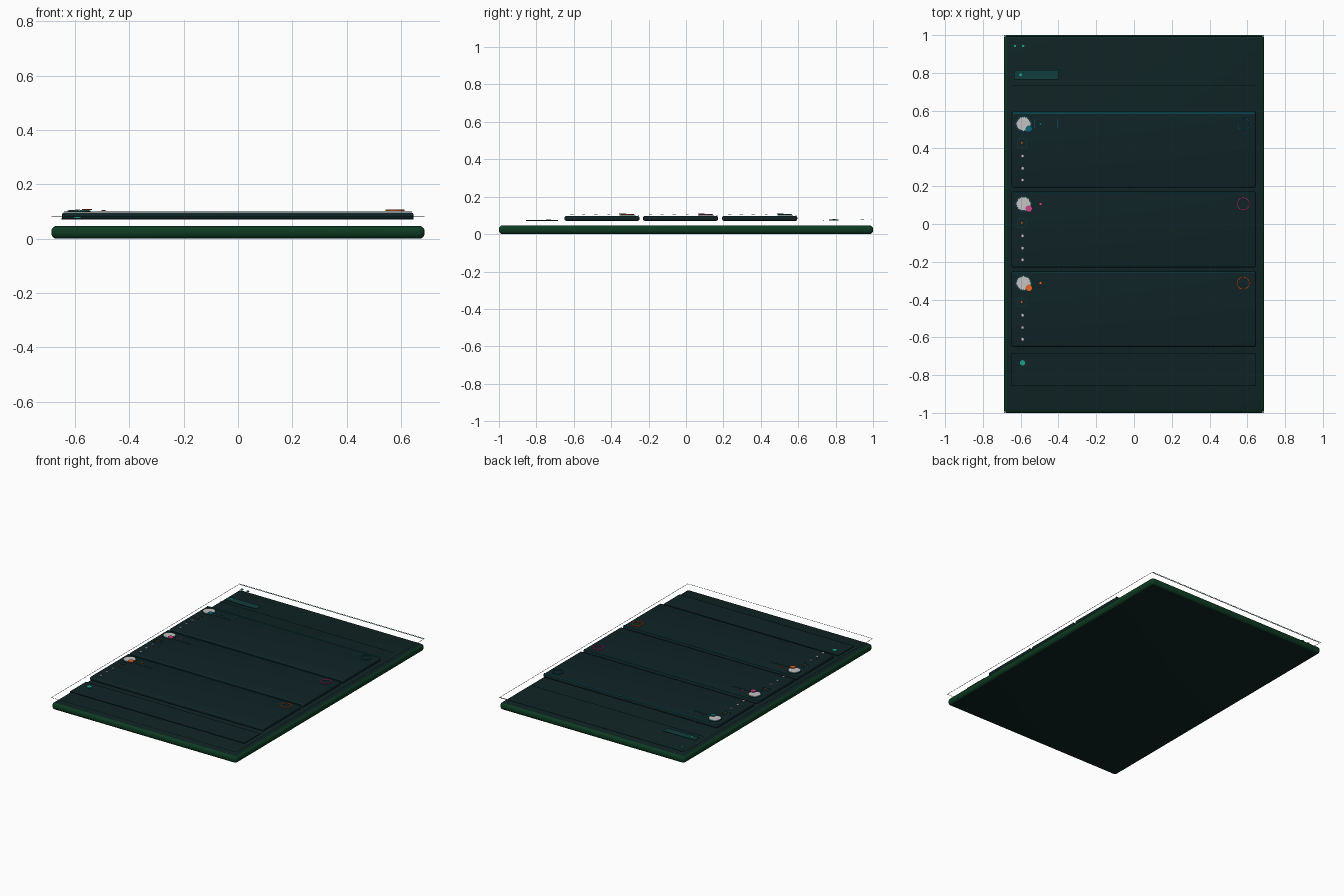
import bpy, bmesh, math
from mathutils import Matrix

if "Cube" in bpy.data.objects:
    bpy.data.objects.remove(bpy.data.objects["Cube"])


def material(name, rgb):
    m = bpy.data.materials.new(name)
    m.diffuse_color = (*rgb, 1)
    m.use_nodes = True
    m.node_tree.nodes["Principled BSDF"].inputs["Base Color"].default_value = m.diffuse_color
    return m


FACE = material("dark_teal", (0.005, 0.017, 0.017))
RIM = material("dark_green", (0.004, 0.043, 0.016))
CARD = material("card_teal", (0.005, 0.017, 0.019))
LINE = material("dim_teal", (0.003, 0.055, 0.065))
MINT = material("mint", (0.012, 0.36, 0.25))
BLUE = material("petrol_blue", (0.005, 0.13, 0.18))
PINK = material("pink", (0.62, 0.06, 0.25))
ORANGE = material("orange", (0.75, 0.14, 0.02))
GREY = material("light_grey", (0.55, 0.55, 0.55))
BUTTON = material("button_teal", (0.005, 0.045, 0.045))


def finish(name, bm, *mats):
    me = bpy.data.meshes.new(name)
    bm.to_mesh(me)
    bm.free()
    ob = bpy.data.objects.new(name, me)
    for m in mats:
        me.materials.append(m)
    bpy.context.collection.objects.link(ob)
    return ob


def add_box(bm, x0, x1, y0, y1, z0, z1):
    mat = Matrix.Translation(((x0 + x1) / 2, (y0 + y1) / 2, (z0 + z1) / 2)) \
        @ Matrix.Diagonal((x1 - x0, y1 - y0, z1 - z0, 1))
    bmesh.ops.create_cube(bm, size=1, matrix=mat)


def box(name, x0, x1, y0, y1, z0, z1, mat, bevel=0, rim=None):
    bm = bmesh.new()
    add_box(bm, x0, x1, y0, y1, z0, z1)
    if bevel:
        bmesh.ops.bevel(bm, geom=bm.edges[:], offset=bevel, segments=4,
                        profile=0.5, affect='EDGES')
    bm.normal_update()
    for f in bm.faces:
        f.smooth = bool(bevel)
        if rim and abs(f.normal.z) < 0.95:
            f.material_index = 1
    return finish(name, bm, *([mat, rim] if rim else [mat]))


def outline(name, x0, x1, y0, y1, z, w, mat):
    bm = bmesh.new()
    h = z + 0.001
    add_box(bm, x0, x1, y0, y0 + w, z, h)
    add_box(bm, x0, x1, y1 - w, y1, z, h)
    add_box(bm, x0, x0 + w, y0 + w, y1 - w, z, h)
    add_box(bm, x1 - w, x1, y0 + w, y1 - w, z, h)
    return finish(name, bm, mat)


def disc(name, x, y, z, r, mat, h=0.003, sides=24):
    bm = bmesh.new()
    bmesh.ops.create_cone(bm, cap_ends=True, segments=sides, radius1=r,
                          radius2=r, depth=h,
                          matrix=Matrix.Translation((x, y, z + h / 2)))
    return finish(name, bm, mat)


def ring(name, x, y, z, r, w, mat, h=0.005, n=32):
    bm = bmesh.new()
    loops = []
    for rad, zz in ((r, z), (r, z + h), (r - w, z + h), (r - w, z)):
        loops.append([bm.verts.new((x + rad * math.cos(2 * math.pi * i / n),
                                    y + rad * math.sin(2 * math.pi * i / n), zz))
                      for i in range(n)])
    for k in range(4):
        a, b = loops[k], loops[(k + 1) % 4]
        for i in range(n):
            j = (i + 1) % n
            bm.faces.new((a[i], a[j], b[j], b[i]))
    return finish(name, bm, mat)


# Slab with rounded green rim, and a hairline frame floating above it
box("base_slab", -0.687, 0.687, -1, 1, 0, 0.047, FACE, 0.02, RIM)
outline("floating_frame", -0.687, 0.687, -1, 1, 0.08, 0.002, FACE)

# Header: top line, status dots, button, divider
box("top_line", -0.68, 0.68, 0.991, 0.995, 0.079, 0.08, LINE)
for x in (-0.63, -0.587):
    disc("status_dot", x, 0.942, 0.078, 0.009, MINT)
box("header_button", -0.635, -0.40, 0.765, 0.815, 0.074, 0.078, BUTTON)
disc("button_dot", -0.60, 0.79, 0.078, 0.008, MINT)
box("header_divider", -0.645, 0.64, 0.732, 0.737, 0.074, 0.075, LINE)

# Three cards, each with the same set of details in its own accent
for y, accent, edge in ((0.53, BLUE, BLUE), (0.107, PINK, LINE), (-0.313, ORANGE, LINE)):
    top = y + 0.065
    box("card", -0.648, 0.646, top - 0.402, top, 0.071, 0.097, CARD, 0.01)
    box("card_top_line", -0.64, 0.64, top - 0.009, top - 0.003, 0.0975, 0.1, edge)
    ring("avatar_ring", -0.585, y, 0.099, 0.042, 0.004, LINE, 0.004)
    disc("avatar", -0.585, y, 0.099, 0.037, GREY, 0.006)
    disc("avatar_badge", -0.556, y - 0.026, 0.105, 0.018, accent, 0.005)
    disc("name_dot", -0.495, y, 0.102, 0.008, accent)
    box("name_underline", -0.53, -0.40, y - 0.025, y - 0.021, 0.099, 0.1, FACE)
    ring("progress_ring", 0.578, y, 0.102, 0.035, 0.006, accent)
    # Icon and list bullets
    outline("icon_outline", -0.62, -0.57, y - 0.125, y - 0.078, 0.099, 0.003, BUTTON)
    disc("icon_dot", -0.595, y - 0.1, 0.103, 0.007, ORANGE)
    for d in (0.17, 0.235, 0.297):
        disc("list_bullet", -0.59, y - d, 0.105, 0.009, GREY)
box("tag_bar", -0.406, -0.402, 0.507, 0.553, 0.099, 0.1, BLUE)
box("tag_start_bar", -0.53, -0.526, 0.507, 0.553, 0.099, 0.1, BLUE)

# Footer strip
box("footer_strip", -0.65, 0.646, -0.855, -0.685, 0.071, 0.076, CARD)
disc("footer_dot", -0.59, -0.735, 0.076, 0.014, MINT)
